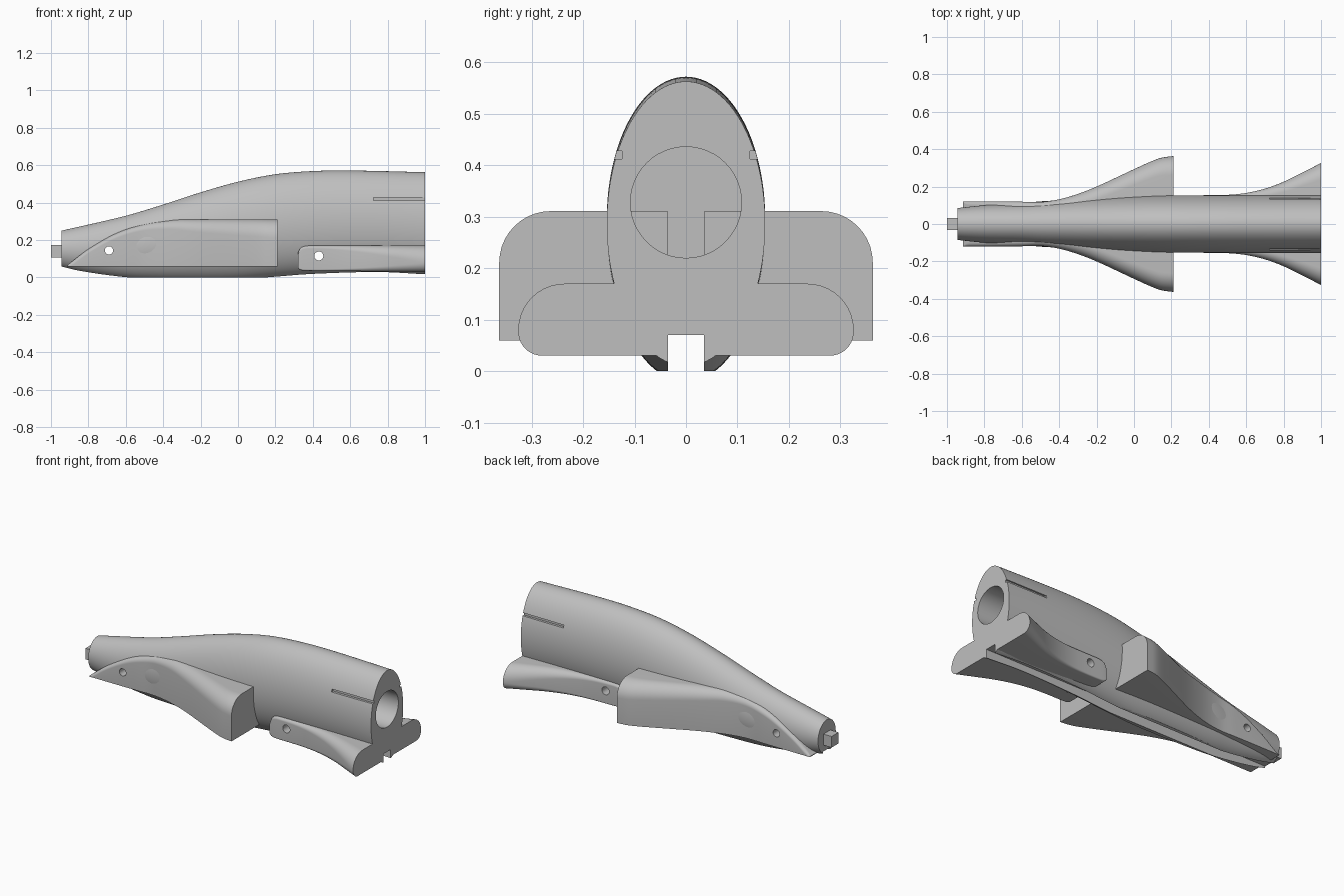
import bpy, bmesh, math
from mathutils import Matrix

if "Cube" in bpy.data.objects:
    bpy.data.objects.remove(bpy.data.objects["Cube"])

grey = bpy.data.materials.new("plain_grey")
grey.use_nodes = True
grey.diffuse_color = (0.52, 0.52, 0.52, 1)
grey.node_tree.nodes["Principled BSDF"].inputs["Base Color"].default_value = (0.52, 0.52, 0.52, 1)


def curve(points, x):
    """Smooth cubic through (x, value) points."""
    n = len(points)
    i = max(k for k in range(n - 1) if k == 0 or points[k][0] <= x)

    def slope(k):
        a, b = points[max(k - 1, 0)], points[min(k + 1, n - 1)]
        return (b[1] - a[1]) / (b[0] - a[0])
    (x0, v0), (x1, v1) = points[i], points[i + 1]
    h = x1 - x0
    t = (x - x0) / h
    return ((1 + 2 * t) * (1 - t) ** 2 * v0 + t * (1 - t) ** 2 * h * slope(i)
            + t * t * (3 - 2 * t) * v1 + t * t * (t - 1) * h * slope(i + 1))


def finish(name, bm):
    bmesh.ops.recalc_face_normals(bm, faces=bm.faces)
    mesh = bpy.data.meshes.new(name)
    bm.to_mesh(mesh)
    bm.free()
    mesh.materials.append(grey)
    obj = bpy.data.objects.new(name, mesh)
    bpy.context.collection.objects.link(obj)
    return obj


def loft(name, stations, section):
    """Skin (y, z) sections along x and cap both ends."""
    bm = bmesh.new()
    rings = [[bm.verts.new((x, y, z)) for y, z in section(x)] for x in stations]
    for a, b in zip(rings, rings[1:]):
        for k in range(len(a)):
            j = (k + 1) % len(a)
            bm.faces.new((a[k], a[j], b[j], b[k]))
    bm.faces.new(rings[0])
    bm.faces.new(rings[-1])
    return finish(name, bm)


def box(name, lo, hi):
    bm = bmesh.new()
    bmesh.ops.create_cube(bm, size=1)
    for v in bm.verts:
        v.co = [lo[i] + (v.co[i] + 0.5) * (hi[i] - lo[i]) for i in range(3)]
    return finish(name, bm)


def cylinder(name, centre, radius, length, axis):
    bm = bmesh.new()
    turn = Matrix.Rotation(math.pi / 2, 4, "Y" if axis == "x" else "X")
    bmesh.ops.create_cone(bm, cap_ends=True, segments=48, radius1=radius, radius2=radius,
                          depth=length, matrix=Matrix.Translation(centre) @ turn)
    return finish(name, bm)


def apply(obj, mod):
    bpy.context.view_layer.objects.active = obj
    bpy.ops.object.modifier_apply(modifier=mod.name)


def mirror(obj):
    mod = obj.modifiers.new("mirror", "MIRROR")
    mod.use_axis = (False, True, False)
    mod.use_mirror_merge = False
    apply(obj, mod)


def cut(obj, cutters):
    for c in cutters:
        mod = obj.modifiers.new("cut", "BOOLEAN")
        mod.operation, mod.solver, mod.object = "DIFFERENCE", "EXACT", c
        apply(obj, mod)


def spread(a, b, n):
    return [a + (b - a) * i / n for i in range(n + 1)]


def rounded(width, low, high, r_top, r_low, inner=0.036, n=10):
    """Half section: square on the inside, rounded on the outer corners."""
    pts = [(inner, high), (inner, low)]
    for k in range(n + 1):
        a = math.pi / 2 * k / n
        pts.append((width - r_low + r_low * math.sin(a), low + r_low - r_low * math.cos(a)))
    for k in range(n + 1):
        a = math.pi / 2 * k / n
        pts.append((width - r_top + r_top * math.cos(a), high - r_top + r_top * math.sin(a)))
    return pts


# Body: elliptical sections
top = [(-.945, .25), (-.6, .33), (-.4, .39), (-.2, .455), (0, .512), (.2, .552),
       (.4, .569), (.6, .572), (1, .563)]
base = [(-.945, .05), (-.85, .028), (-.66, 0), (-.5, -.014), (-.2, -.02), (0, -.018),
        (.2, -.003), (.4, .012), (.75, .022), (1, .01)]
half = [(-.945, .085), (-.8, .1), (-.6, .112), (-.5, .121), (-.4, .127), (-.2, .139),
        (0, .148), (.2, .153), (1, .154)]


def body_section(x):
    t, b, w = curve(top, x), curve(base, x), curve(half, x)
    return [(w * math.cos(a), (t + b) / 2 + (t - b) / 2 * math.sin(a))
            for a in spread(0, math.tau, 96)[:-1]]


body = loft("body", spread(-.945, 1, 60), body_section)
peg = box("nose_peg", (-1, -.033, .108), (-.93, .033, .175))

# Front strakes
s_width = [(-.915, .12), (-.75, .12), (-.6, .119), (-.5, .1175), (-.4, .132), (-.3, .161),
           (-.2, .2), (0, .293), (.1, .338), (.15, .355), (.21, .363)]
s_top = [(-.915, .064), (-.8, .152), (-.65, .237), (-.5, .286), (-.35, .309), (-.25, .311), (.21, .311)]
s_round = [(-.915, .02), (-.5, .035), (-.2, .07), (.21, .1)]


def strake_section(x):
    h = curve(s_top, x)
    r = min(curve(s_round, x), (h - .06) * .9)
    return rounded(curve(s_width, x), .06, h, r, 0.0002)


strakes = loft("front_strakes", spread(-.915, .21, 60), strake_section)
mirror(strakes)

# Rear fins
f_width = [(.32, .153), (.5, .156), (.6, .166), (.7, .189), (.8, .226), (.9, .275), (1, .326)]
f_top = [(.32, .13), (.33, .153), (.35, .166), (.38, .17), (1, .17)]
f_low = [(.32, .05), (.33, .042), (.35, .037), (.5, .035), (1, .03)]
f_round = [(.32, .014), (.5, .02), (.7, .042), (1, .09)]


def fin_section(x):
    r = curve(f_round, x)
    return rounded(curve(f_width, x), curve(f_low, x), curve(f_top, x), r, r * .52)


fins = loft("rear_fins", [.32, .325, .33, .34, .35, .365] + spread(.38, 1, 36), fin_section)
mirror(fins)

# Cutters: flat underside, keel slot, tail bore, side slits, cross holes
underside = box("underside_cutter", (-1.2, -.5, -.3), (1.2, .5, 0))
keel = box("keel_cutter", (-1.2, -.035, -.2), (1.2, .035, .07))
bore = cylinder("bore_cutter", (.6, 0, .328), .108, 1.2, "x")
slits = [box("slit_cutter", (.725, min(s * .124, s * .3), .412), (1.1, max(s * .124, s * .3), .428))
         for s in (-1, 1)]
front_hole = cylinder("front_hole_cutter", (-.69, 0, .145), .022, 1, "y")
rear_hole = cylinder("rear_hole_cutter", (.432, 0, .115), .024, 1, "y")
cutters = [underside, keel, bore, *slits, front_hole, rear_hole]
for c in cutters:
    c.hide_render = True

cut(body, cutters)
cut(strakes, [front_hole])
cut(fins, [rear_hole])
for c in cutters:
    bpy.data.objects.remove(c)

# Smooth shading with crisp edges
for obj in (body, strakes, fins):
    bpy.ops.object.select_all(action="DESELECT")
    obj.select_set(True)
    bpy.context.view_layer.objects.active = obj
    bpy.ops.object.shade_smooth_by_angle(angle=math.radians(30))
